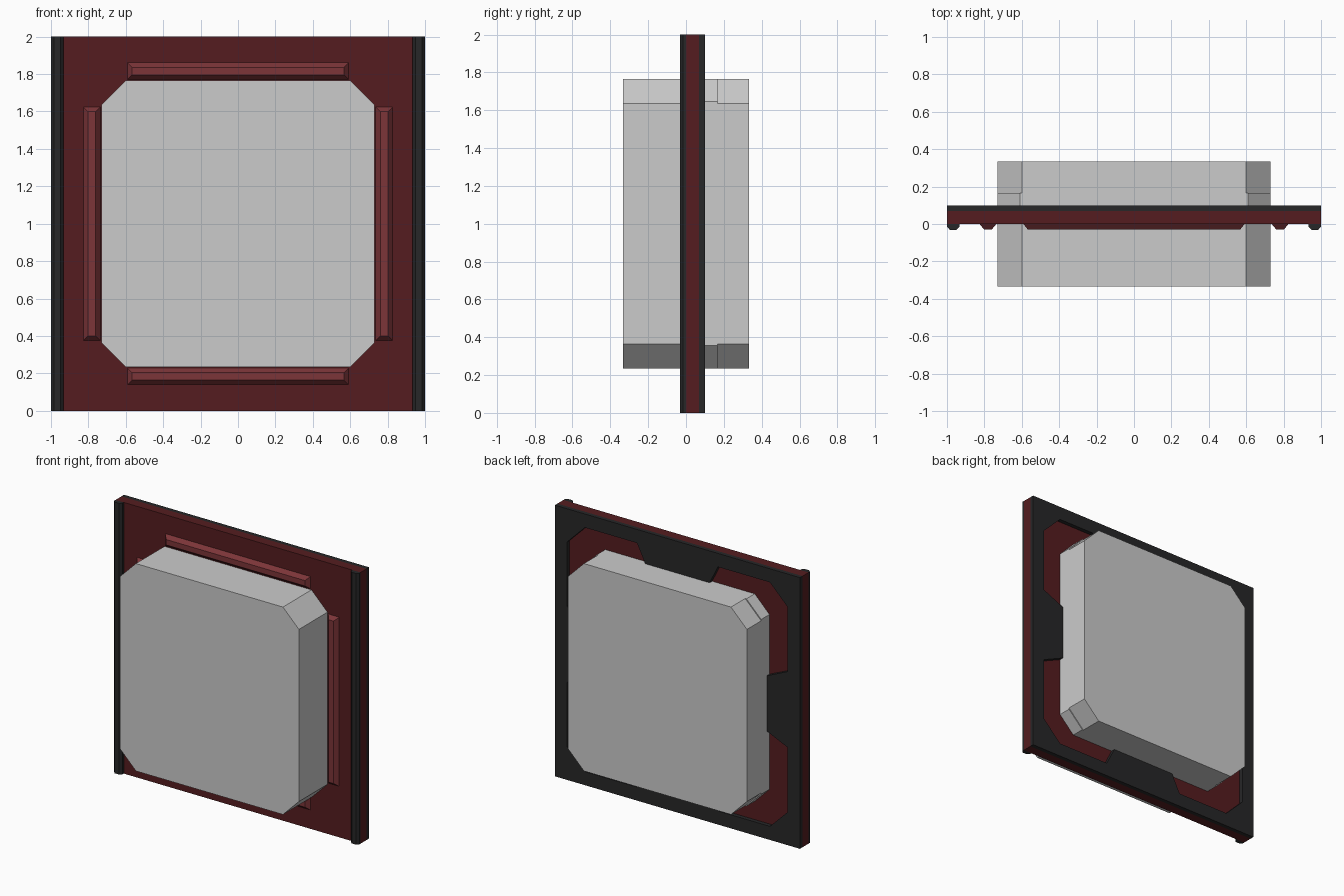
import bpy, bmesh

if "Cube" in bpy.data.objects:
    bpy.data.objects.remove(bpy.data.objects["Cube"])


def material(name, rgb):
    m = bpy.data.materials.new(name)
    m.diffuse_color = (*rgb, 1)
    m.use_nodes = True
    m.node_tree.nodes["Principled BSDF"].inputs["Base Color"].default_value = m.diffuse_color
    return m


RED = material("dark_red", (0.09, 0.012, 0.014))
TRIM = material("trim_red", (0.20, 0.035, 0.04))
BLACK = material("near_black", (0.02, 0.02, 0.021))


def add_mesh(name, mesh, mat=None):
    ob = bpy.data.objects.new(name, mesh)
    bpy.context.collection.objects.link(ob)
    if mat:
        mesh.materials.clear()
        mesh.materials.append(mat)
    return ob


def mirrored_loop(quadrant):
    """Close a first-quadrant outline by mirroring in both axes."""
    half = quadrant + [(-x, z) for x, z in reversed(quadrant)]
    return half + [(-x, -z) for x, z in half]


def slab(name, loops, y0, y1, mat=None):
    """Extrude x/z outlines (inner loops become holes) from y0 to y1; z is about mid height."""
    curve = bpy.data.curves.new(name, 'CURVE')
    curve.dimensions = '2D'
    curve.fill_mode = 'BOTH'
    curve.extrude = (y1 - y0) / 2
    for loop in loops:
        sp = curve.splines.new('POLY')
        sp.points.add(len(loop) - 1)
        for p, (x, z) in zip(sp.points, loop):
            p.co = (x, z, 0, 1)
        sp.use_cyclic_u = True
    temp = bpy.data.objects.new("temp", curve)
    bpy.context.collection.objects.link(temp)
    deps = bpy.context.evaluated_depsgraph_get()
    bm = bmesh.new()
    mesh = bpy.data.meshes.new_from_object(temp.evaluated_get(deps))
    bpy.data.objects.remove(temp)
    bm.from_mesh(mesh)
    for v in bm.verts:
        x, z, d = v.co
        v.co = (x, (y0 + y1) / 2 - d, z + 1)
    bmesh.ops.remove_doubles(bm, verts=bm.verts, dist=1e-5)
    bmesh.ops.recalc_face_normals(bm, faces=bm.faces)
    bm.to_mesh(mesh)
    bm.free()
    for p in mesh.polygons:
        p.use_smooth = False
    return add_mesh(name, mesh, mat)


def octagon(c, hx=0.73, hz=0.765):
    return mirrored_loop([(hx, hz - c), (hx - c, hz)])


def trim(name, cx, cz, hx, hz):
    """Raised bar on the front with sloping sides all round."""
    bm = bmesh.new()
    bmesh.ops.create_cube(bm, size=2)
    for v in bm.verts:
        front = v.co.y < 0
        inset = 0.033 if front else 0
        v.co = (cx + v.co.x * (hx - inset), -0.03 if front else 0.01,
                cz + v.co.z * (hz - inset))
    mesh = bpy.data.meshes.new(name)
    bm.to_mesh(mesh)
    bm.free()
    return add_mesh(name, mesh, TRIM)


def post(name, side):
    """Half-round strip along a front edge of the wall."""
    profile = [(1, 0), (1, -0.015), (0.985, -0.031), (0.95, -0.031),
               (0.932, -0.015), (0.932, 0)]
    bm = bmesh.new()
    face = bm.faces.new([bm.verts.new((side * x, y, 0)) for x, y in profile])
    ext = bmesh.ops.extrude_face_region(bm, geom=[face], use_keep_orig=True)
    for g in ext['geom']:
        if isinstance(g, bmesh.types.BMVert):
            g.co.z = 2
    bmesh.ops.recalc_face_normals(bm, faces=bm.faces)
    mesh = bpy.data.meshes.new(name)
    bm.to_mesh(mesh)
    bm.free()
    return add_mesh(name, mesh, BLACK)


square = mirrored_loop([(1, 1)])

# Wall panel with an octagonal opening
slab("wall_panel", [square, octagon(0.13)], 0, 0.07, RED)

# Black back frame: recessed corners, tapering tabs at the middle of each side
recess = [(0.72, 0.20), (0.9, 0.28), (0.9, 0.755), (0.755, 0.9), (0.33, 0.9), (0.26, 0.76)]
slab("back_frame", [square, mirrored_loop(recess)], 0.07, 0.1, BLACK)

# Block filling the opening, and its slightly fuller rear collar
slab("window_block", [octagon(0.13)], -0.333, 0.333)
slab("block_collar", [octagon(0.12)], 0.02, 0.167)

# Front trims and edge posts
for s, side, level in ((-1, "left", "bottom"), (1, "right", "top")):
    trim(level + "_trim", 0, 1 + s * 0.816, 0.6, 0.053)
    trim(side + "_trim", s * 0.781, 1, 0.053, 0.632)
    post(side + "_post", s)
